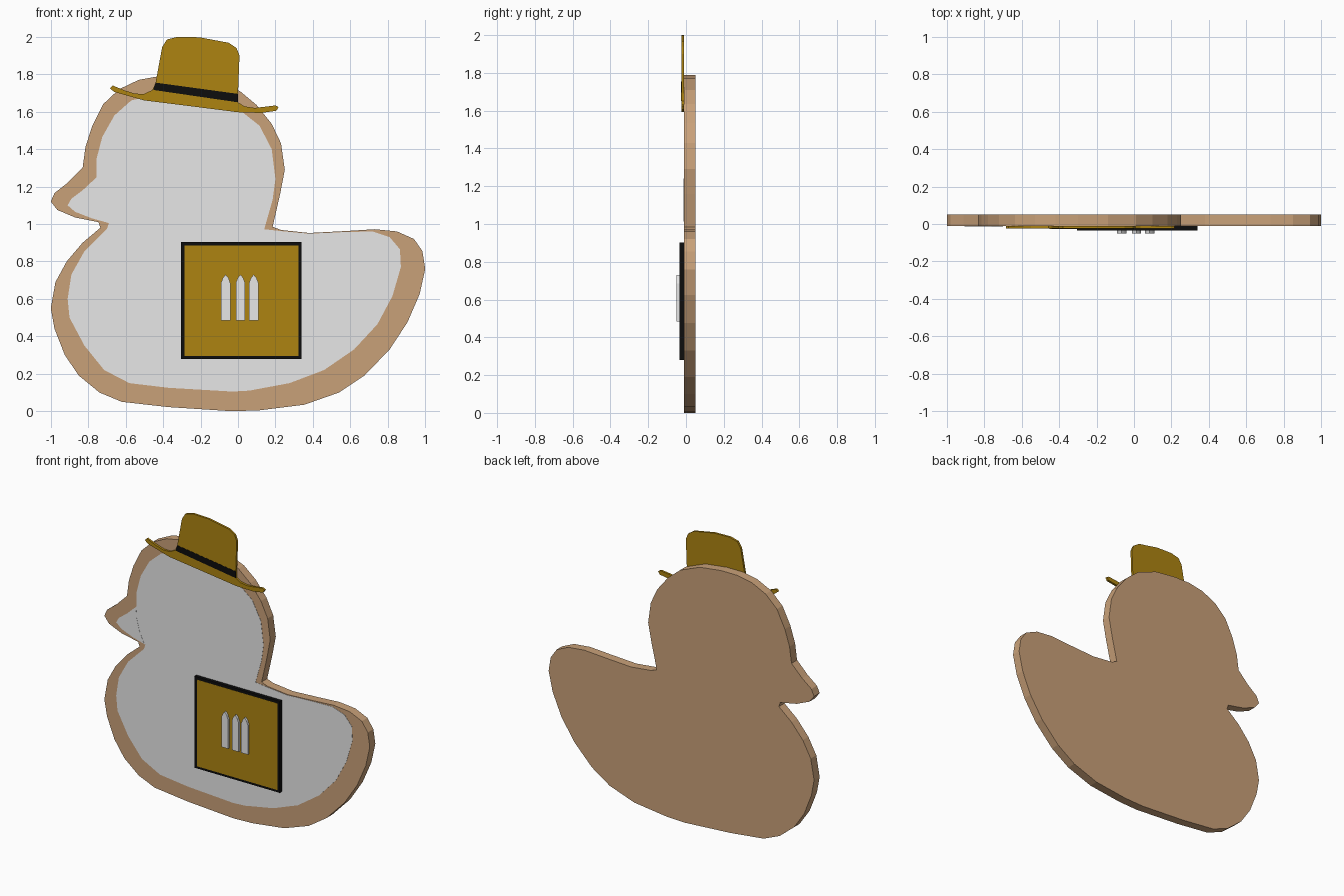
import bpy, bmesh


def material(name, rgb):
    m = bpy.data.materials.new(name)
    m.diffuse_color = (*rgb, 1)
    return m


BROWN = material("wood_brown", (0.584, 0.356, 0.191))
GREY = material("light_grey", (0.8, 0.8, 0.8))
GOLD = material("dark_gold", (0.423, 0.231, 0.0056))
BLACK = material("black", (0.004, 0.004, 0.004))


def slab(name, outline, front, back, mat):
    """Extrude an (x, z) outline from y=front to y=back."""
    bm = bmesh.new()
    face = bm.faces.new([bm.verts.new((x, front, z)) for x, z in outline])
    out = bmesh.ops.extrude_face_region(bm, geom=[face], use_keep_orig=True)
    for v in out["geom"]:
        if isinstance(v, bmesh.types.BMVert):
            v.co.y = back
    bmesh.ops.recalc_face_normals(bm, faces=bm.faces)
    mesh = bpy.data.meshes.new(name)
    bm.to_mesh(mesh)
    bm.free()
    mesh.materials.append(mat)
    obj = bpy.data.objects.new(name, mesh)
    bpy.context.collection.objects.link(obj)
    return obj


# Brown backing board in the shape of a duck
board = [
    (-.03, 0), (-.37, .022), (-.62, .05), (-.74, .10), (-.85, .19), (-.925, .30),
    (-.98, .44), (-1, .55), (-.975, .69), (-.915, .80), (-.83, .90), (-.735, .98),
    (-.745, 1.01), (-.87, 1.035), (-.965, 1.075), (-1, 1.12), (-.98, 1.165),
    (-.91, 1.22), (-.83, 1.30), (-.815, 1.41), (-.78, 1.52), (-.72, 1.64),
    (-.635, 1.72), (-.53, 1.77), (-.42, 1.79), (-.3, 1.79), (-.14, 1.77),
    (.01, 1.71), (.10, 1.635), (.18, 1.535), (.23, 1.43), (.25, 1.29),
    (.225, 1.16), (.185, .985), (.23, .968), (.38, .952), (.57, .962),
    (.73, .972), (.85, .96), (.94, .92), (.985, .855), (1, .76), (.97, .625),
    (.905, .475), (.81, .33), (.675, .19), (.54, .10), (.355, .035), (.115, .005)]
slab("backing_board", board, -.010, .050, BROWN)

# Grey duck silhouette laid on the board
duck = [
    (-.03, .105), (-.37, .125), (-.58, .15), (-.715, .22), (-.82, .35), (-.9, .5),
    (-.91, .6), (-.89, .73), (-.82, .855), (-.70, .975), (-.69, 1.005),
    (-.78, 1.03), (-.87, 1.065), (-.91, 1.1), (-.89, 1.135), (-.83, 1.18),
    (-.755, 1.25), (-.755, 1.35), (-.725, 1.465), (-.66, 1.58), (-.57, 1.66),
    (-.40, 1.70), (-.12, 1.67), (.02, 1.6), (.115, 1.525), (.18, 1.40),
    (.20, 1.24), (.185, 1.13), (.14, .972), (.23, .962), (.38, .948), (.57, .957),
    (.72, .96), (.81, .93), (.865, .865), (.87, .77), (.825, .615), (.745, .465),
    (.62, .33), (.46, .22), (.275, .15), (.06, .11)]
slab("duck_face", duck, -.0115, -.005, GREY)

# Beak, a hair proud of the face
beak = [(-.70, 1.012), (-.78, 1.033), (-.87, 1.067), (-.905, 1.1), (-.885, 1.133),
        (-.83, 1.178), (-.76, 1.24), (-.755, 1.17), (-.735, 1.09)]
slab("beak", beak, -.0125, -.005, GREY)

# Hat with brim, then its black band
hat = [
    (-.685, 1.725), (-.67, 1.74), (-.61, 1.715), (-.55, 1.696), (-.50, 1.695),
    (-.457, 1.716), (-.44, 1.755), (-.405, 1.945), (-.38, 1.985), (-.32, 2.0),
    (-.205, 1.997), (-.05, 1.968), (-.008, 1.94), (.008, 1.9), (0, 1.695),
    (0, 1.65), (.035, 1.628), (.09, 1.62), (.2, 1.633), (.217, 1.625),
    (.205, 1.605), (.125, 1.593), (0, 1.597), (-.26, 1.63), (-.5, 1.66),
    (-.66, 1.705)]
slab("hat", hat, -.025, -.010, GOLD)
band = [(-.44, 1.755), (0, 1.695), (0, 1.65), (-.452, 1.716)]
slab("hat_band", band, -.0265, -.018, BLACK)


def rectangle(x0, x1, z0, z1):
    return [(x0, z0), (x1, z0), (x1, z1), (x0, z1)]


# Square panel: black frame with gold field
slab("panel_frame", rectangle(-.305, .338, .28, .903), -.034, -.010, BLACK)
slab("panel_field", rectangle(-.285, .322, .295, .885), -.035, -.030, GOLD)

# Three pointed windows
for i, x in enumerate((-.066, .013, .084)):
    w = .025
    arch = [(x - w, .485), (x + w, .485), (x + w, .685), (x + .015, .712),
            (x, .73), (x - .015, .712), (x - w, .685)]
    slab(f"arched_window_{i + 1}", arch, -.050, -.032, GREY)
